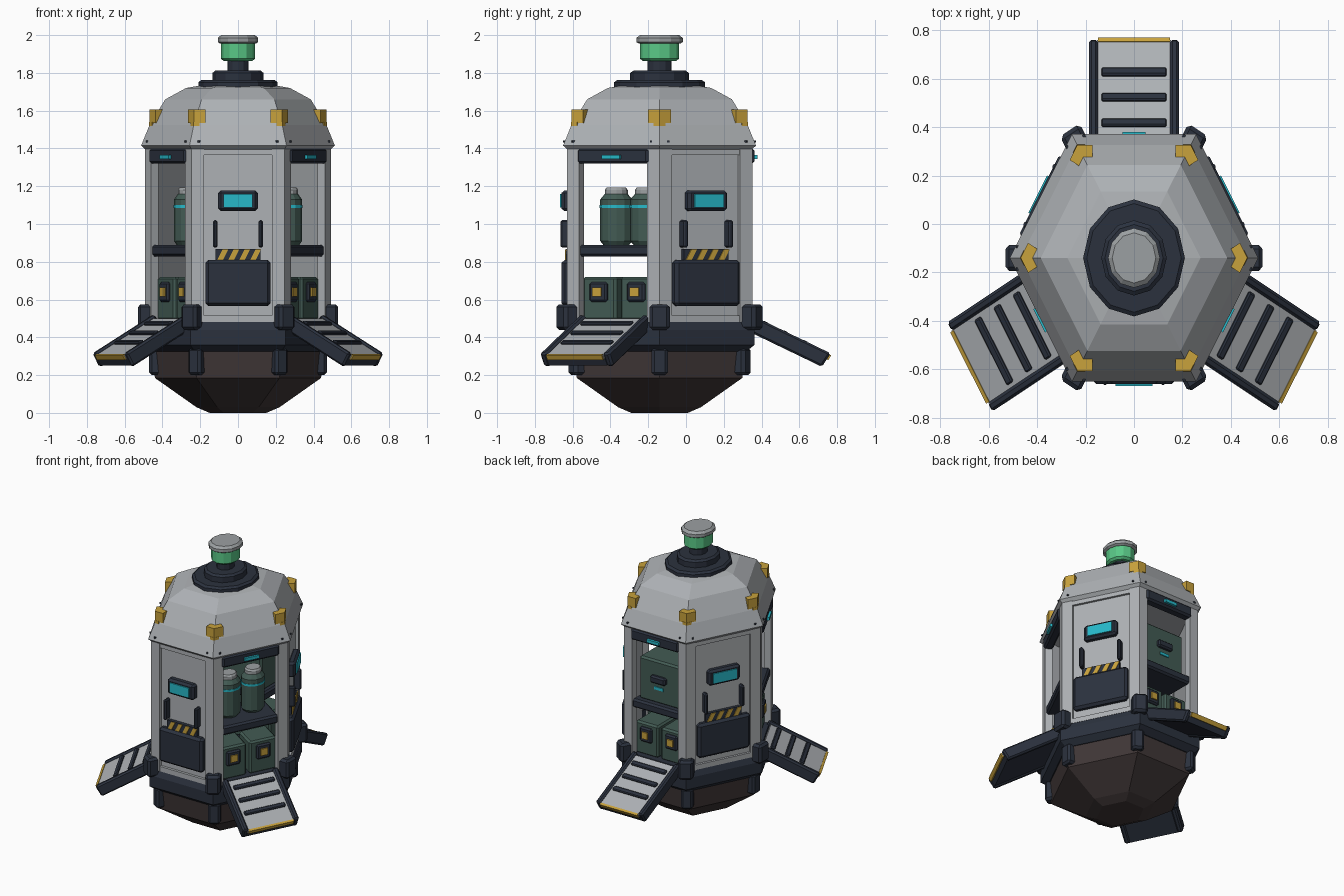
import bpy, bmesh
from math import pi, sin, cos, radians
from mathutils import Matrix

if "Cube" in bpy.data.objects:
    bpy.data.objects.remove(bpy.data.objects["Cube"])


def material(name, rgb):
    m = bpy.data.materials.new(name)
    m.use_nodes = True
    m.diffuse_color = (*rgb, 1)
    m.node_tree.nodes["Principled BSDF"].inputs["Base Color"].default_value = (*rgb, 1)
    return m


GREY = material("light grey metal", (.42, .44, .46))
CAP = material("mid grey metal", (.33, .35, .36))
NAVY = material("dark navy", (.024, .031, .048))
BROWN = material("dark brown hull", (.05, .037, .037))
GOLD = material("gold yellow", (.58, .36, .045))
OLIVE = material("dull green", (.055, .105, .088))
GREEN = material("beacon green", (.1, .58, .24))
CYAN = material("cyan glow", (.02, .48, .58))

# The hexagonal body is stretched along y and set back from the origin
BASE = Matrix.Translation((0, -.14, 0)) @ Matrix.Diagonal((1, 1.15, 1, 1))


def frame(deg):
    """Local x runs along a side, y points outward, z up."""
    return BASE @ Matrix.Rotation(radians(deg - 90), 4, 'Z')


def finish(name, bm, mat, matrix):
    bmesh.ops.transform(bm, matrix=matrix, verts=bm.verts)
    bmesh.ops.recalc_face_normals(bm, faces=bm.faces)
    me = bpy.data.meshes.new(name)
    bm.to_mesh(me)
    bm.free()
    me.materials.append(mat)
    ob = bpy.data.objects.new(name, me)
    bpy.context.collection.objects.link(ob)
    return ob


def box(name, mat, matrix, u, d, z, bevel=0):
    bm = bmesh.new()
    bmesh.ops.create_cube(bm, size=1)
    for v in bm.verts:
        v.co = [lo + (hi - lo) * (c + .5) for c, (lo, hi) in zip(v.co, (u, d, z))]
    if bevel:
        bmesh.ops.bevel(bm, geom=bm.edges[:], offset=bevel, segments=1, affect='EDGES')
    return finish(name, bm, mat, matrix)


def loft(name, mat, rings, sides=6, matrix=BASE):
    """Stack of regular polygons given as (radius, z), capped at both ends."""
    bm = bmesh.new()
    loops = [[bm.verts.new((r * cos(2 * pi * i / sides), r * sin(2 * pi * i / sides), z))
              for i in range(sides)] for r, z in rings]
    for a, b in zip(loops, loops[1:]):
        for i in range(sides):
            j = (i + 1) % sides
            bm.faces.new((a[i], a[j], b[j], b[i]))
    bm.faces.new(loops[0])
    bm.faces.new(loops[-1])
    return finish(name, bm, mat, matrix)


def prism(name, mat, matrix, points, depth):
    """Polygon in local x/y, extruded along z."""
    bm = bmesh.new()
    f = bm.faces.new([bm.verts.new((x, y, depth[0])) for x, y in points])
    ext = bmesh.ops.extrude_face_region(bm, geom=[f])
    bmesh.ops.translate(bm, vec=(0, 0, depth[1] - depth[0]),
                        verts=[g for g in ext["geom"] if isinstance(g, bmesh.types.BMVert)])
    return finish(name, bm, mat, matrix)


def chevron(r, arm, t):
    """Plan of an angle piece wrapped around a hexagon corner."""
    c, s = cos(pi / 6), .5
    ex, ey = arm * c, r - arm * s
    return [(0, r), (ex, ey), (ex - t * s, ey - t * c), (0, r - t / c),
            (t * s - ex, ey - t * c), (-ex, ey)]


def mid(c, half):
    return (c - half, c + half)


# Hull, collar and roof
loft("lower_hull", BROWN, [(.15, 0), (.22, .03), (.44, .185), (.455, .34)])
loft("collar", NAVY, [(.46, .325), (.505, .36), (.505, .44), (.48, .495)])
loft("roof", GREY, [(.485, 1.39), (.513, 1.415), (.468, 1.525), (.385, 1.66), (.275, 1.72), (.19, 1.735)])

# Beacon on the top
loft("roof_ring", NAVY, [(.21, 1.725), (.21, 1.75), (.195, 1.762)], 12)
loft("beacon_base", NAVY, [(.135, 1.755), (.135, 1.8), (.12, 1.812)], 12)
loft("beacon_neck", NAVY, [(.056, 1.8), (.056, 1.87)], 12)
loft("beacon_lamp", GREEN, [(.075, 1.862), (.09, 1.875), (.09, 1.965)], 12)
loft("beacon_cap", CAP, [(.095, 1.955), (.107, 1.963), (.107, 1.985), (.09, 2)], 12)

# Corner parts
for k in range(6):
    m = frame(60 * k)
    prism(f"corner_post_{k}", GREY, m, chevron(.493, .066, .045), (.48, 1.4))
    prism(f"roof_bracket_{k}", GOLD, m, chevron(.468, .062, .05), (1.535, 1.605))
    prism(f"roof_bracket_tip_{k}", GOLD, m, chevron(.47, .032, .03), (1.515, 1.54))
    box(f"corner_block_{k}", NAVY, m, mid(0, .047), (.43, .53), (.44, .575), .015)
    box(f"hull_clamp_{k}", NAVY, m, mid(0, .038), (.39, .47), (.2, .345), .014)
    for s in (-1, 1):
        box(f"eave_rivet_{k}_{s}", NAVY, m, mid(.04 * s, .005), (.474, .488), mid(1.437, .005))


def closed_side(tag, m):
    box(tag + "_wall", GREY, m, mid(0, .235), (.385, .408), (.48, 1.4))
    box(tag + "_bottom_rail", GREY, m, mid(0, .19), (.4, .424), (.48, .515))
    box(tag + "_top_rail", GREY, m, mid(0, .19), (.4, .424), (1.365, 1.4))
    box(tag + "_screen_frame", NAVY, m, mid(0, .105), (.4, .452), mid(1.123, .055), .014)
    box(tag + "_screen", CYAN, m, mid(0, .077), (.45, .459), mid(1.123, .035))
    box(tag + "_locker", NAVY, m, mid(0, .173), (.4, .452), (.565, .81), .016)
    for s in (-1, 1):
        box(f"{tag}_handle_{s}", NAVY, m, mid(.12 * s, .012), (.405, .456), (.875, 1.02), .008)
    # Hazard plate with slanted stripes, drawn in the plane of the wall
    box(tag + "_hazard_plate", NAVY, m, mid(0, .118), (.405, .43), (.8, .868))
    wall = m @ Matrix.Translation((0, .43, .805)) @ Matrix.Rotation(pi / 2, 4, 'X')
    for i in range(4):
        x = .112 - i * .058
        prism(f"{tag}_hazard_stripe_{i}", GOLD, wall,
              [(x, 0), (x - .03, 0), (x - .06, .06), (x - .03, .06)], (-.005, .002))


def ramp(tag, m):
    r = m @ Matrix.Translation((0, .43, .5)) @ Matrix.Rotation(radians(-29), 4, 'X')
    box(tag + "_ramp_base", NAVY, r, mid(0, .155), (0, .4), (-.062, -.02))
    box(tag + "_ramp_deck", GREY, r, mid(0, .152), (0, .402), (-.022, 0))
    box(tag + "_ramp_edge", GOLD, r, mid(0, .148), (.394, .41), (-.025, .004))
    for s in (-1, 1):
        box(f"{tag}_ramp_beam_{s}", NAVY, r, mid(.167 * s, .018), (-.02, .402), (-.07, .012), .01)
    for i in range(3):
        box(f"{tag}_ramp_tread_{i}", NAVY, r, mid(0, .135), mid(.061 + .104 * i, .016), (-.005, .014), .006)


def canister(tag, m, u):
    c = m @ Matrix.Translation((u, .26, 0)) 
    loft(tag + "_body", OLIVE, [(.06, .89), (.074, .91), (.074, 1.13), (.052, 1.16)], 12, c)
    loft(tag + "_band", CYAN, [(.077, 1.085), (.077, 1.1)], 12, c)
    loft(tag + "_cap", CAP, [(.053, 1.155), (.053, 1.18), (.045, 1.192)], 12, c)


def open_side(tag, m):
    box(tag + "_header", NAVY, m, mid(0, .19), (.375, .437), (1.32, 1.4), .012)
    box(tag + "_header_light", CYAN, m, mid(0, .048), (.43, .452), mid(1.355, .011))
    box(tag + "_shelf", NAVY, m, mid(0, .19), (.13, .42), (.828, .89), .012)
    for s in (-1, 1):
        u = .1 * s
        box(f"{tag}_crate_{s}", OLIVE, m, mid(u, .09), (.2, .385), (.49, .72), .012)
        box(f"{tag}_latch_{s}", NAVY, m, mid(u, .047), (.375, .4), mid(.64, .052), .01)
        box(f"{tag}_latch_button_{s}", GOLD, m, mid(u, .023), (.395, .408), mid(.64, .024))
    ramp(tag, m)


for tag, deg in (("front", 270), ("left_back", 30), ("right_back", 150)):
    closed_side(tag, frame(deg))
for tag, deg in (("back", 90), ("right_front", 210), ("left_front", 330)):
    m = frame(deg)
    open_side(tag, m)
    if tag == "back":
        box("supply_chest", OLIVE, m, mid(0, .16), (.15, .385), (.885, 1.19), .012)
        box("supply_chest_handle", NAVY, m, mid(0, .06), (.375, .408), mid(1.06, .026), .01)
        box("supply_chest_light", CYAN, m, mid(0, .035), (.38, .391), mid(.995, .01))
    else:
        for s in (-1, 1):
            canister(f"{tag}_canister_{s}", m, .08 * s)
